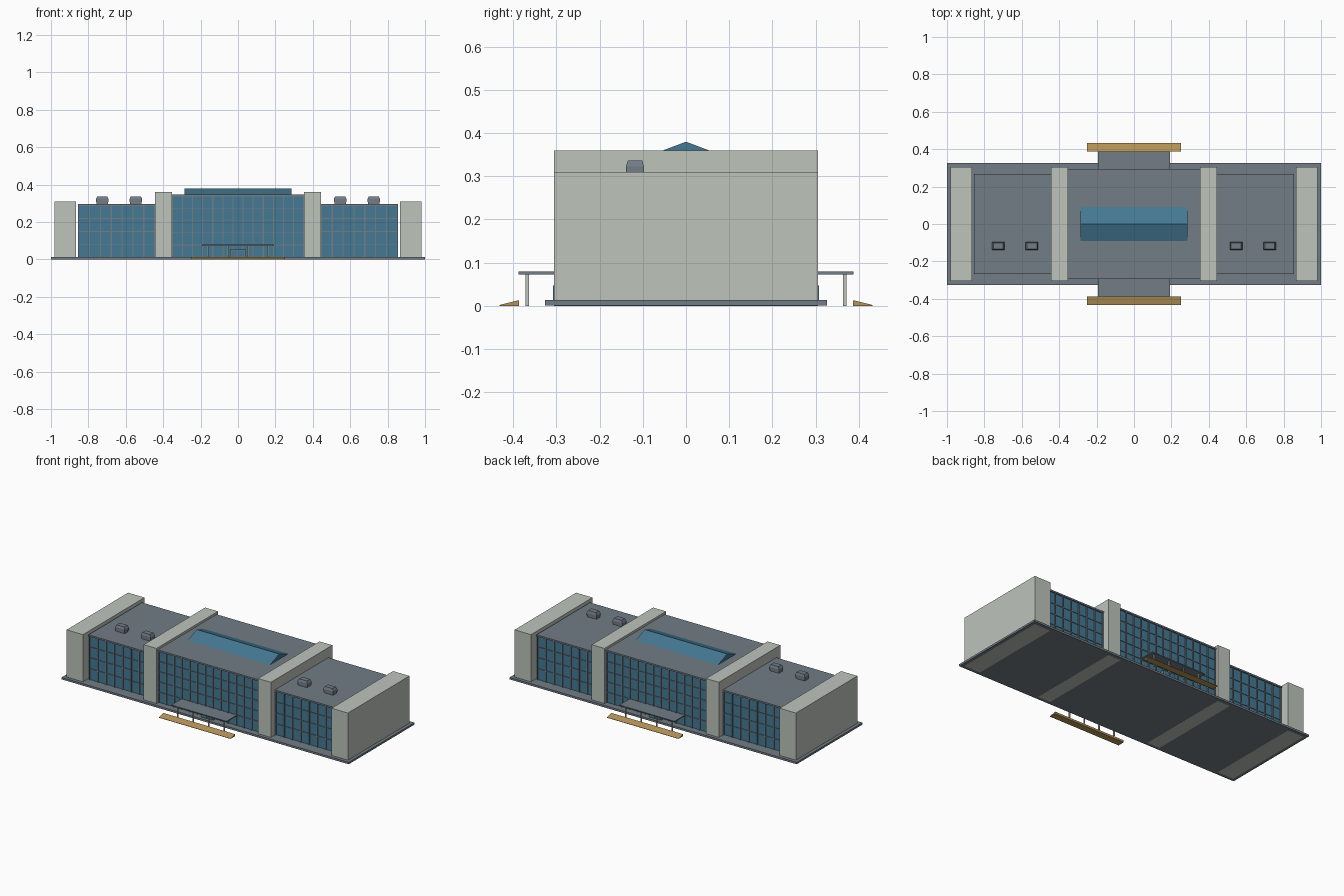
import bpy
import bmesh
from mathutils import Matrix

cube = bpy.data.objects.get("Cube")
if cube:
    bpy.data.objects.remove(cube, do_unlink=True)


def material(name, rgb):
    m = bpy.data.materials.new(name)
    m.use_nodes = True
    m.diffuse_color = (*rgb, 1)
    m.node_tree.nodes["Principled BSDF"].inputs["Base Color"].default_value = (*rgb, 1)
    return m


CONCRETE = material("pale concrete", (0.51, 0.55, 0.50))
GREY = material("slate grey", (0.17, 0.205, 0.24))
GLASS = material("blue glass", (0.058, 0.19, 0.29))
TAN = material("tan stone", (0.46, 0.30, 0.10))


def add_box(bm, x, y, z):
    """Add a box spanning the given (low, high) ranges."""
    size = [b - a for a, b in (x, y, z)]
    mid = [(a + b) / 2 for a, b in (x, y, z)]
    mat = Matrix.Translation(mid) @ Matrix.Diagonal((*size, 1))
    return bmesh.ops.create_cube(bm, size=1, matrix=mat)["verts"]


def finish(name, bm, mat):
    bmesh.ops.recalc_face_normals(bm, faces=bm.faces)
    mesh = bpy.data.meshes.new(name)
    bm.to_mesh(mesh)
    bm.free()
    mesh.materials.append(mat)
    obj = bpy.data.objects.new(name, mesh)
    bpy.context.collection.objects.link(obj)
    return obj


def box(name, x, y, z, mat):
    bm = bmesh.new()
    add_box(bm, x, y, z)
    return finish(name, bm, mat)


def prism(name, profile, half_x, mat):
    """Extrude a (y, z) profile along x."""
    bm = bmesh.new()
    face = bm.faces.new([bm.verts.new((-half_x, y, z)) for y, z in profile])
    ext = bmesh.ops.extrude_face_region(bm, geom=[face])["geom"]
    verts = [v for v in ext if isinstance(v, bmesh.types.BMVert)]
    bmesh.ops.translate(bm, verts=verts, vec=(2 * half_x, 0, 0))
    return finish(name, bm, mat)


def block(name, x0, x1, half_y, top, columns, rows):
    """Glazed hall with a flat roof and a mullion grid on front and back."""
    wall = half_y - 0.008
    box(name + "_glass", (x0, x1), (-wall, wall), (BASE, top - 0.01), GLASS)
    box(name + "_roof", (x0, x1), (-half_y, half_y), (top - 0.01, top), GREY)
    bm = bmesh.new()
    t = 0.003
    for side in (-1, 1):
        y = sorted((side * (wall - 0.002), side * (wall + 0.006)))
        for i in range(columns + 1):
            x = x0 + t + (x1 - x0 - 2 * t) * i / columns
            add_box(bm, (x - t, x + t), y, (BASE, top - 0.01))
        y = sorted((side * (wall - 0.002), side * (wall + 0.004)))
        for j in range(1, rows):
            z = BASE + (top - 0.01 - BASE) * j / rows
            add_box(bm, (x0, x1), y, (z - 0.002, z + 0.002))
    finish(name + "_mullions", bm, GREY)


BASE = 0.013

# Plinth, raised a hair so the tower feet show underneath
box("plinth", (-1, 1), (-0.327, 0.327), (0.0006, BASE), GREY)

# Concrete fin towers and glazed wings on each side
for side, label in ((1, "left"), (-1, "right")):
    def span(a, b):
        return sorted((side * a, side * b))
    box(label + "_end_tower", span(0.866, 0.98), (-0.306, 0.306), (0, 0.31), CONCRETE)
    box(label + "_inner_tower", span(0.354, 0.443), (-0.306, 0.306), (0, 0.36), CONCRETE)
    block(label + "_wing", *span(0.443, 0.855), 0.266, 0.297, 7, 4)

    # Rooftop ventilation units: body, wider louvre band and chamfered cap
    for n, x in enumerate((0.546, 0.726)):
        cx, cy = side * x, -0.118
        bm = bmesh.new()
        add_box(bm, (cx - 0.031, cx + 0.031), (cy - 0.018, cy + 0.018), (0.295, 0.32))
        add_box(bm, (cx - 0.034, cx + 0.034), (cy - 0.021, cy + 0.021), (0.308, 0.323))
        cap = add_box(bm, (cx - 0.034, cx + 0.034), (cy - 0.021, cy + 0.021), (0.323, 0.337))
        for v in cap:
            if v.co.z > 0.33:
                v.co.x = cx + (v.co.x - cx) * 0.78
                v.co.y = cy + (v.co.y - cy) * 0.78
        finish(f"{label}_roof_vent_{n + 1}", bm, GREY)

# Central hall with a ridged skylight
block("hall", -0.354, 0.354, 0.293, 0.346, 13, 5)
prism("skylight", [(-0.09, 0.346), (0.09, 0.346), (0, 0.38)], 0.287, GLASS)

# Matching entrances at front and back
for side, label in ((-1, "front"), (1, "back")):
    def depth(a, b):
        return sorted((side * a, side * b))
    box(label + "_canopy", (-0.192, 0.192), depth(0.28, 0.388), (0.073, 0.079), GREY)
    bm = bmesh.new()
    for x in (-0.162, -0.054, 0.054, 0.162):
        add_box(bm, (x - 0.0035, x + 0.0035), depth(0.364, 0.371), (0, 0.074))
    finish(label + "_canopy_posts", bm, CONCRETE)
    box(label + "_door_frame", (-0.042, 0.042), depth(0.28, 0.306), (BASE, 0.052), GREY)
    for x in (-0.019, 0.019):
        box(label + "_door_pane", (x - 0.016, x + 0.016), depth(0.3, 0.308),
            (BASE, 0.047), GLASS)
    prism(label + "_ramp", [(side * 0.387, 0), (side * 0.432, 0),
                            (side * 0.432, 0.002), (side * 0.387, 0.013)], 0.25, TAN)
